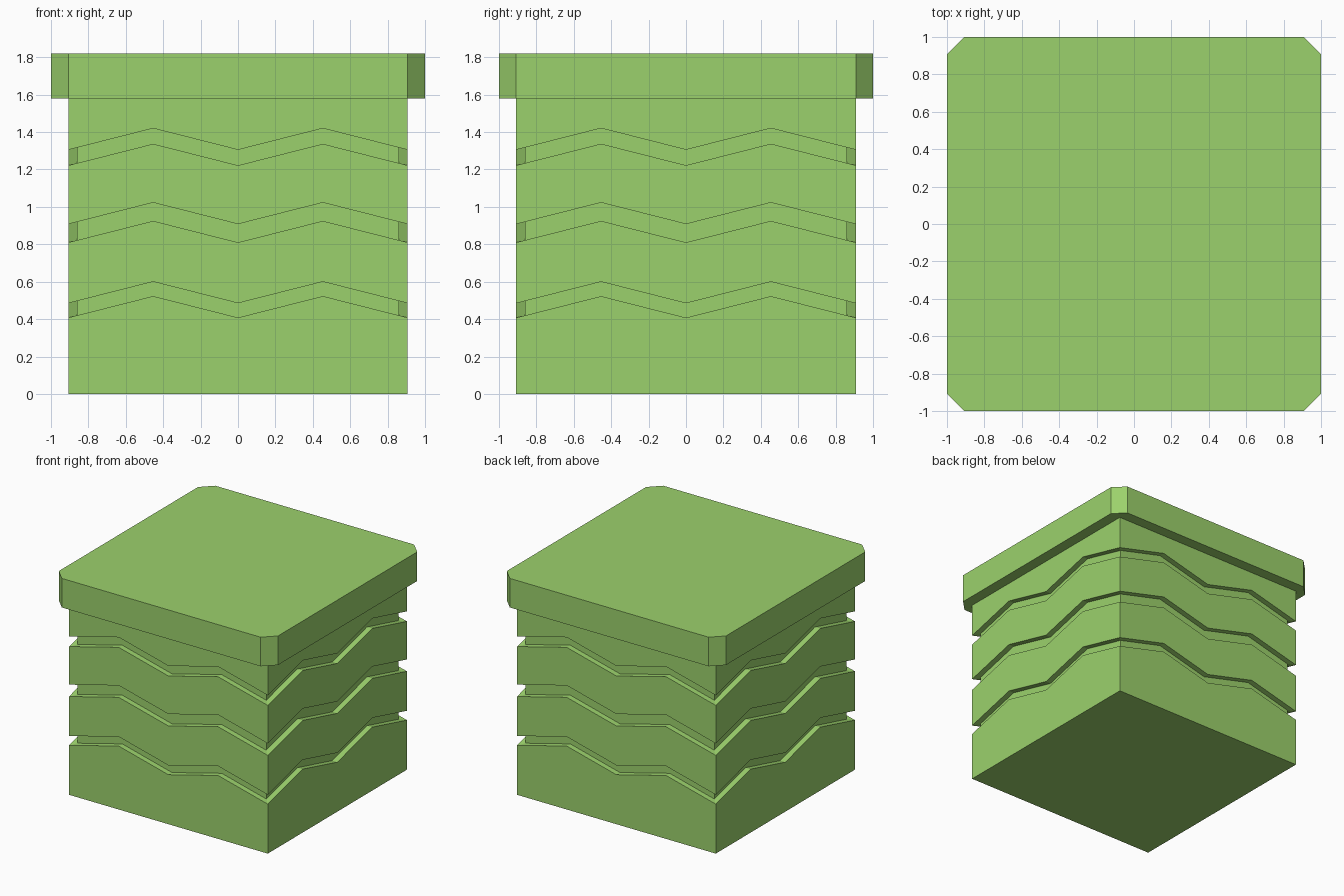
import bpy
import bmesh

if "Cube" in bpy.data.objects:
    bpy.data.objects.remove(bpy.data.objects["Cube"])

HALF, CORE = 0.907, 0.86       # half widths of the walls and of the groove floor
PEAK, WAVE = 0.4535, 0.115     # zigzag peak position and height
BODY_TOP, TOP = 1.58, 1.82
GROOVES = [(0.408, 0.485), (0.81, 0.908), (1.222, 1.305)]

green = bpy.data.materials.new("leaf_green")
green.use_nodes = True
colour = (0.33, 0.64, 0.15, 1)
green.diffuse_color = colour
green.node_tree.nodes["Principled BSDF"].inputs["Base Color"].default_value = colour


def loft(name, rings):
    """Skin matching rings of points and close both ends."""
    bm = bmesh.new()
    loops = [[bm.verts.new(p) for p in ring] for ring in rings]
    for low, high in zip(loops, loops[1:]):
        for i in range(len(low)):
            j = (i + 1) % len(low)
            bm.faces.new((low[i], low[j], high[j], high[i]))
    bm.faces.new(loops[0][::-1])
    bm.faces.new(loops[-1])
    bmesh.ops.recalc_face_normals(bm, faces=bm.faces)
    mesh = bpy.data.meshes.new(name)
    bm.to_mesh(mesh)
    bm.free()
    mesh.materials.append(green)
    obj = bpy.data.objects.new(name, mesh)
    bpy.context.collection.objects.link(obj)
    return obj


def zigzag_ring(half, base, wave):
    """Square ring whose height follows the zigzag along each side."""
    points = []
    for turn in range(4):
        for t in (-half, -PEAK, 0, PEAK):
            x, y = t, -half
            for _ in range(turn):
                x, y = -y, x
            z = base + wave * (1 - abs(abs(t) - PEAK) / PEAK)
            points.append((x, y, z))
    return points


# Square body with three zigzag grooves running all the way round
rings = [zigzag_ring(HALF, 0, 0)]
for low, high in GROOVES:
    for half, base in ((HALF, low), (CORE, low), (CORE, high), (HALF, high)):
        rings.append(zigzag_ring(half, base, WAVE))
rings.append(zigzag_ring(HALF, BODY_TOP, 0))
loft("grooved_body", rings)

# Overhanging slab with cut corners
c = HALF
outline = [(-c, -1), (c, -1), (1, -c), (1, c), (c, 1), (-c, 1), (-1, c), (-1, -c)]
loft("top_slab", [[(x, y, z) for x, y in outline] for z in (BODY_TOP, TOP)])
